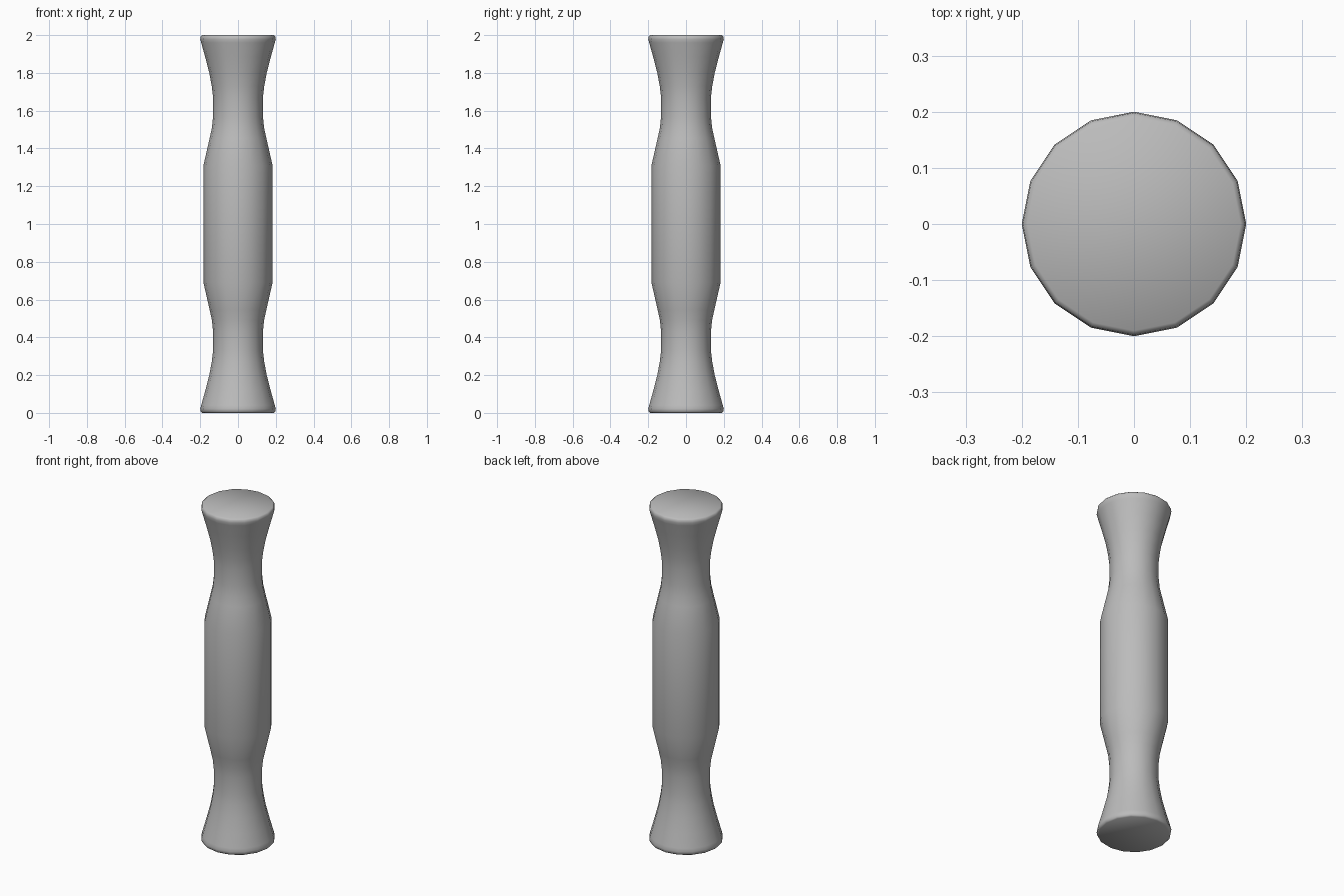
import bpy
import bmesh
import math

cube = bpy.data.objects.get("Cube")
if cube:
    bpy.data.objects.remove(cube, do_unlink=True)

SIDES = 16

# Plain grey finish
grey = bpy.data.materials.new("grey")
grey.use_nodes = True
colour = (0.5, 0.5, 0.5, 1.0)
grey.diffuse_color = colour
grey.node_tree.nodes["Principled BSDF"].inputs["Base Color"].default_value = colour

# Upper half of the profile (radius, height above the middle), mirrored below
upper = [(0.183, 0.31), (0.15, 0.455), (0.138, 0.51), (0.132, 0.57),
         (0.132, 0.67), (0.139, 0.73), (0.152, 0.80), (0.174, 0.885),
         (0.195, 0.96), (0.200, 0.978), (0.198, 0.993), (0.190, 1.0)]
profile = [(r, 1 - h) for r, h in reversed(upper)] + [(r, 1 + h) for r, h in upper]

# Turned handle: stacked rings joined by quads, with flat caps
bm = bmesh.new()
rings = []
for r, z in profile:
    rings.append([bm.verts.new((r * math.cos(math.tau * i / SIDES),
                                r * math.sin(math.tau * i / SIDES), z))
                  for i in range(SIDES)])
for low, high in zip(rings, rings[1:]):
    for i in range(SIDES):
        j = (i + 1) % SIDES
        bm.faces.new((low[i], low[j], high[j], high[i]))
bm.faces.new(rings[0][::-1])
bm.faces.new(rings[-1])
for face in bm.faces:
    face.smooth = True

mesh = bpy.data.meshes.new("turned_handle")
bm.to_mesh(mesh)
bm.free()
mesh.materials.append(grey)
handle = bpy.data.objects.new("turned_handle", mesh)
bpy.context.collection.objects.link(handle)
